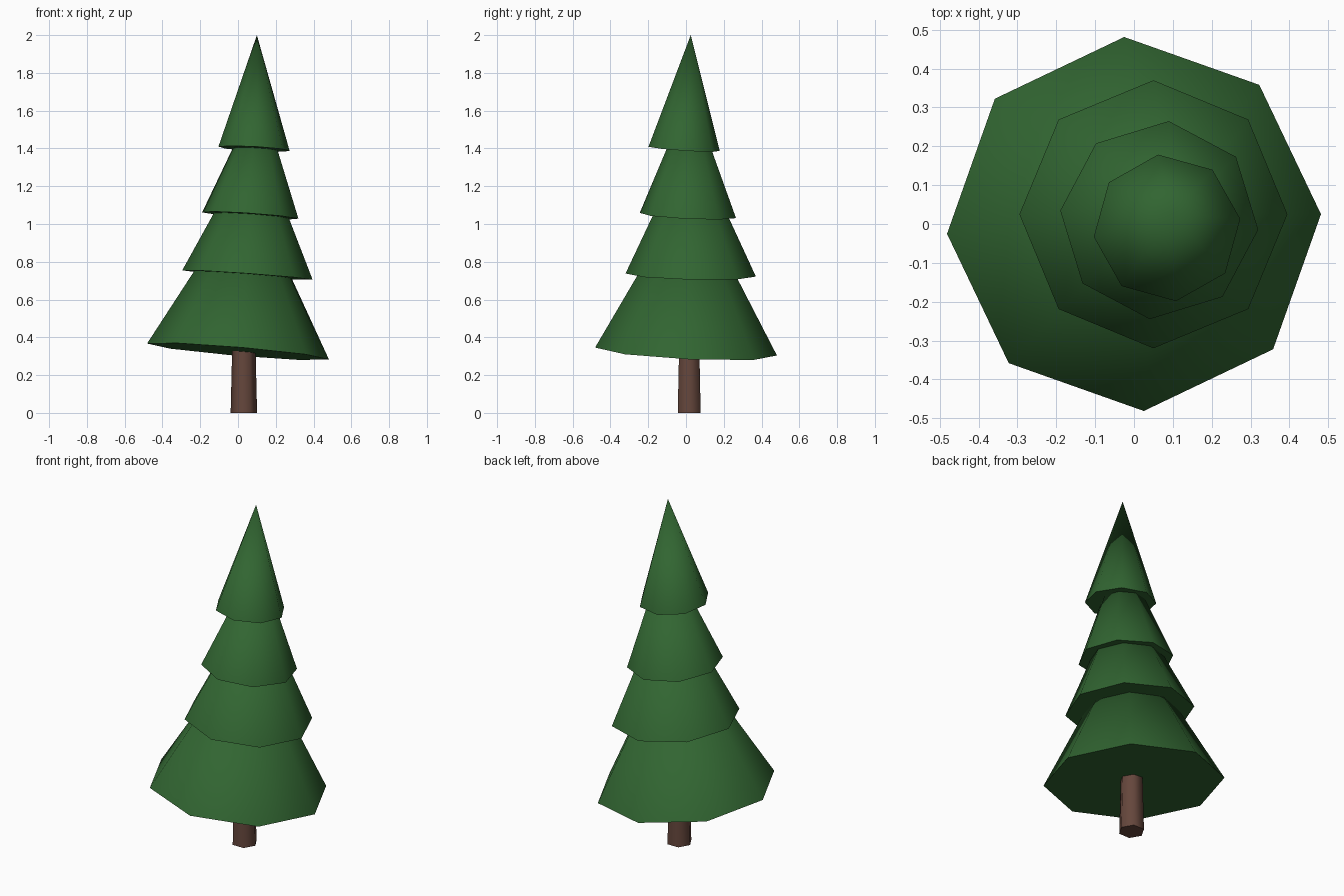
import bpy, bmesh, math

if "Cube" in bpy.data.objects:
    bpy.data.objects.remove(bpy.data.objects["Cube"])


def material(name, rgb):
    m = bpy.data.materials.new(name)
    m.diffuse_color = (*rgb, 1)
    m.use_nodes = True
    m.node_tree.nodes["Principled BSDF"].inputs["Base Color"].default_value = m.diffuse_color
    return m


needles = material("needle green", (0.031, 0.13, 0.031))
bark = material("bark brown", (0.13, 0.062, 0.045))


def finish(bm, name, mat):
    bmesh.ops.recalc_face_normals(bm, faces=bm.faces)
    for f in bm.faces:
        f.smooth = len(f.verts) < 5        # sides smooth, end caps flat
    for e in bm.edges:
        e.smooth = all(f.smooth for f in e.link_faces)  # sharp rims
    mesh = bpy.data.meshes.new(name)
    bm.to_mesh(mesh)
    bm.free()
    mesh.materials.append(mat)
    bpy.context.collection.objects.link(bpy.data.objects.new(name, mesh))


def ring(bm, center, radius, sides, turn=0, tilt=(0, 0)):
    """Regular polygon of vertices lying in a slightly tilted plane."""
    verts = []
    for i in range(sides):
        a = math.radians(turn) + math.tau * i / sides
        dx, dy = radius * math.cos(a), radius * math.sin(a)
        verts.append(bm.verts.new((center[0] + dx, center[1] + dy,
                                   center[2] + dx * tilt[0] + dy * tilt[1])))
    return verts


# Foliage: leaning eight-sided cones with tilted closed undersides
# name, base centre, radius, turn, tilt, apex
tiers = [
    ("foliage_bottom", (0, 0, 0.325), 0.482, 3, (-0.085, -0.048), (0.06, 0.02, 1.20)),
    ("foliage_lower_middle", (0.05, 0.025, 0.73), 0.345, 0, (-0.072, -0.024), (0.10, 0.025, 1.47)),
    ("foliage_upper_middle", (0.065, 0.01, 1.045), 0.256, -5.5, (-0.07, -0.048), (0.115, 0.025, 1.70)),
    ("foliage_top", (0.085, -0.01, 1.398), 0.19, 7, (-0.055, -0.065), (0.10, 0.025, 2.0)),
]
for name, center, radius, turn, tilt, tip in tiers:
    bm = bmesh.new()
    base = ring(bm, center, radius, 8, turn, tilt)
    apex = bm.verts.new(tip)
    bm.faces.new(base[::-1])
    for i in range(8):
        bm.faces.new((base[i], base[(i + 1) % 8], apex))
    finish(bm, name, needles)

# Trunk: slightly tapered hexagonal post
bm = bmesh.new()
low = ring(bm, (0.031, 0.017, 0), 0.07, 6)
high = ring(bm, (0.031, 0.017, 0.42), 0.06, 6)
bm.faces.new(low[::-1])
bm.faces.new(high)
for i in range(6):
    j = (i + 1) % 6
    bm.faces.new((low[i], low[j], high[j], high[i]))
finish(bm, "trunk", bark)
